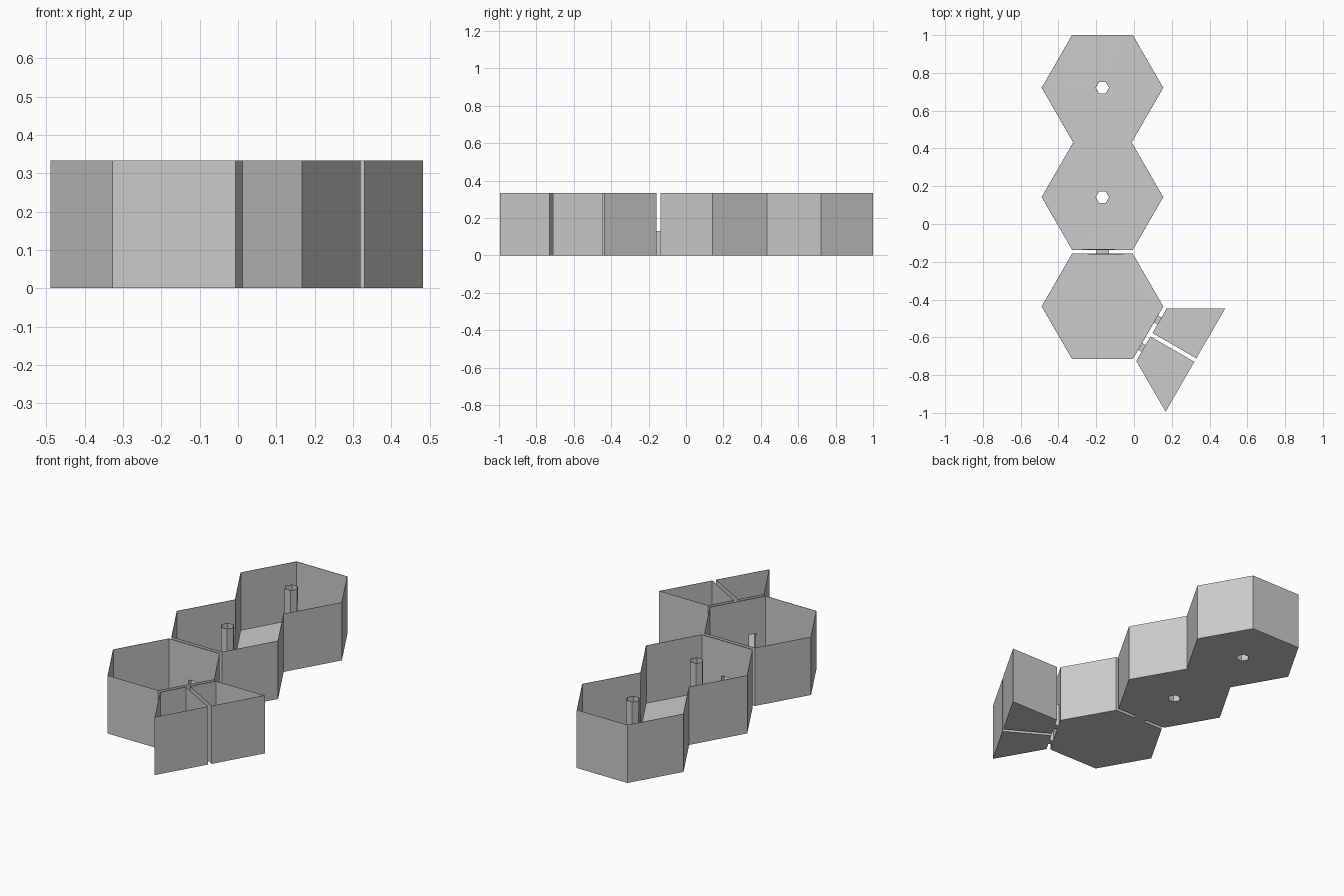
import bpy, bmesh, math
from mathutils import Vector

if "Cube" in bpy.data.objects:
    bpy.data.objects.remove(bpy.data.objects["Cube"])

R = 0.322                      # hexagon circumradius
AP = R * math.sqrt(3) / 2      # hexagon apothem
GAP = 0.021                    # spacing between neighbouring trays
H = 0.333                      # tray height
DOOR_H = 0.13
SKIN = 0.003
CX = -0.167
PITCH = 2 * AP + GAP
YS = [1.0 - AP - i * PITCH for i in range(3)]


def ring(c, r):
    return [Vector((c[0] + r * math.cos(math.radians(60 * k)),
                    c[1] + r * math.sin(math.radians(60 * k)))) for k in range(6)]


def finish(name, bm):
    bmesh.ops.recalc_face_normals(bm, faces=bm.faces[:])
    me = bpy.data.meshes.new(name)
    bm.to_mesh(me)
    bm.free()
    ob = bpy.data.objects.new(name, me)
    bpy.context.collection.objects.link(ob)
    mod = ob.modifiers.new("skin", 'SOLIDIFY')
    mod.thickness = SKIN
    mod.offset = -1


def tray(name, outline, doors=(), posts=()):
    """Open tray. doors: (centre point on wall, width); posts: centres of hollow posts."""
    bm = bmesh.new()
    v = lambda p, z=0: bm.verts.new((p[0], p[1], z))
    n = len(outline)
    low = [v(p) for p in outline]
    top = [v(p, H) for p in outline]
    loop = []
    for i in range(n):
        a, b = outline[i], outline[(i + 1) % n]
        d = (b - a).normalized()
        cuts = []
        for c, w in doors:
            off = Vector(c) - a
            t = off.dot(d)
            if abs(off.cross(d)) < 0.004 and 0 < t < (b - a).length:
                cuts.append((t, w))
        bottom = [low[i]]
        loop.append(low[i])
        for t, w in sorted(cuts):
            p, q = a + d * (t - w / 2), a + d * (t + w / 2)
            p0, q0 = v(p), v(q)
            bottom += [p0, v(p, DOOR_H), v(q, DOOR_H), q0]
            loop += [p0, q0]
        j = (i + 1) % n
        bm.faces.new(bottom + [low[j], top[j], top[i]])

    def rim(vs):
        out = []
        for k in range(len(vs)):
            pair = (vs[k], vs[(k + 1) % len(vs)])
            out.append(bm.edges.get(pair) or bm.edges.new(pair))
        return out

    edges = rim(loop)
    for c in posts:
        r0 = [v(p) for p in ring(c, 0.035)]
        r1 = [v(p, H) for p in ring(c, 0.035)]
        for k in range(6):
            m = (k + 1) % 6
            bm.faces.new((r0[k], r0[m], r1[m], r1[k]))
        edges += rim(r0)
    bmesh.ops.triangle_fill(bm, edges=edges, use_beauty=True, normal=(0, 0, -1))
    finish(name, bm)


def tunnel(name, start, direction, width):
    """Open-ended square passage bridging the gap between two doors."""
    d = Vector(direction)
    s = Vector((-d.y, d.x)) * width / 2
    bm = bmesh.new()
    ends = []
    for c in (Vector(start), Vector(start) + d * GAP):
        ends.append([bm.verts.new((p.x, p.y, z)) for p, z in
                     ((c - s, 0), (c + s, 0), (c + s, DOOR_H), (c - s, DOOR_H))])
    for k in range(4):
        m = (k + 1) % 4
        bm.faces.new((ends[0][k], ends[0][m], ends[1][m], ends[1][k]))
    finish(name, bm)


c0, c1, c2 = [Vector((CX, y)) for y in YS]

# double tray with two hollow posts
ha, hb = ring(c0, R), ring(c1, R)
mid = (YS[0] + YS[1]) / 2
waist = R - (PITCH / 2) / math.sqrt(3)
double = [ha[0], ha[1], ha[2], ha[3], Vector((CX - waist, mid)),
          hb[3], hb[4], hb[5], hb[0], Vector((CX + waist, mid))]
back_door = c1 - Vector((0, AP))
tray("double_hex_tray", double, [(back_door, 0.07)], [c0, c1])
tunnel("back_passage", back_door, (0, -1), 0.07)

# frame of the cut neighbour: n points away from the single tray, u runs along its wall
n = Vector((math.cos(math.radians(30)), -0.5))
u = Vector((0.5, math.cos(math.radians(30))))
centre = c2 + n * PITCH
offsets = (0.084, -0.084)

# single tray
side = [c2 + n * AP + u * o for o in offsets]
tray("single_hex_tray", ring(c2, R),
     [(c2 + Vector((0, AP)), 0.07)] + [(p, 0.042) for p in side])

# two quarter-hexagon trays
g = GAP / 2
for label, o, p, sgn in zip(("upper", "lower"), offsets, side, (1, -1)):
    far = R - g / math.sqrt(3)
    pts = [centre - n * a + u * b * sgn for a, b in
           ((AP, g), (AP, R / 2), (g, far), (g, g))]
    if sgn > 0:
        pts.reverse()
    tray(label + "_quarter_tray", pts, [(centre - n * AP + u * o, 0.042)])
    tunnel(label + "_passage", p, n, 0.042)
